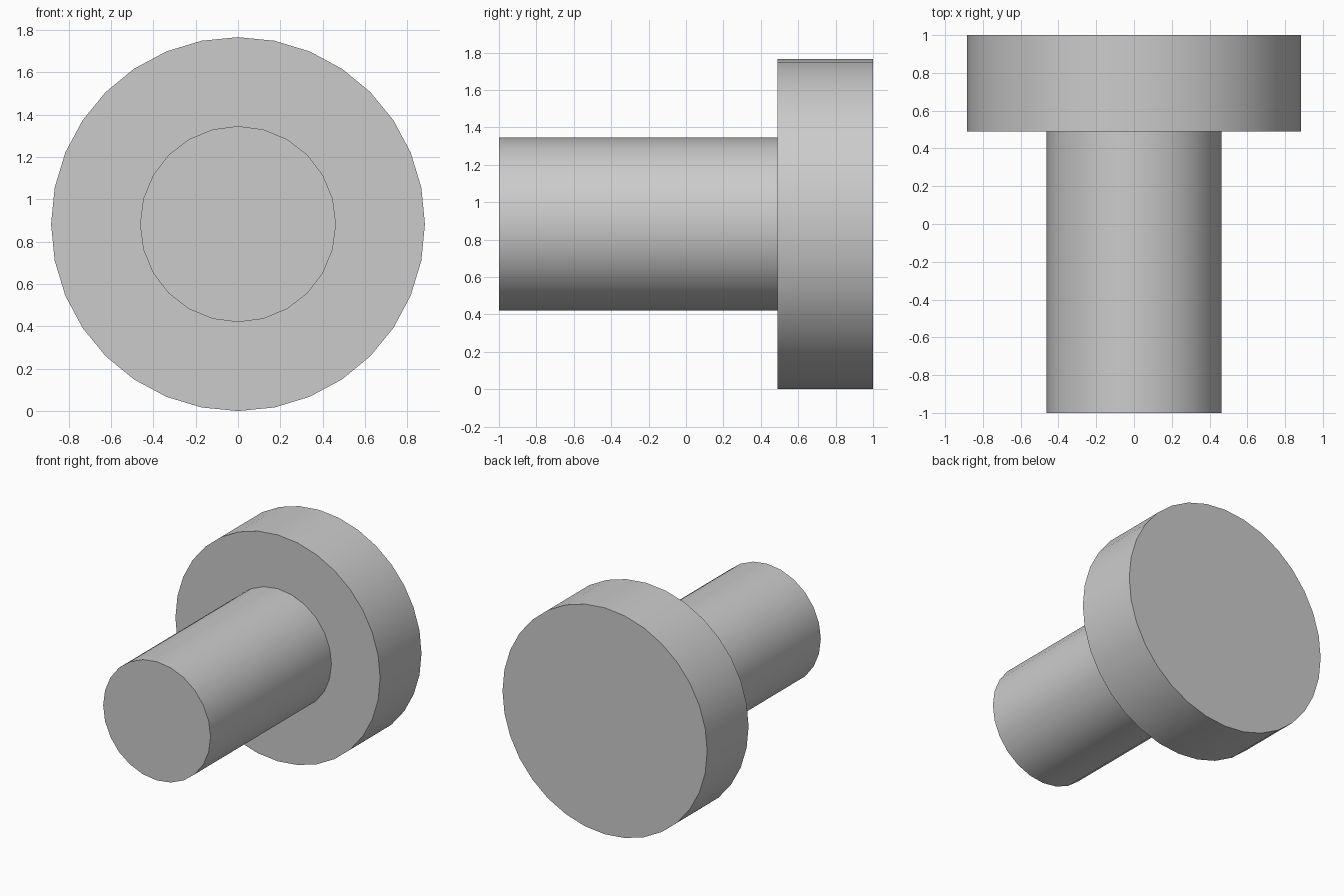
import bpy
import math

cube = bpy.data.objects.get("Cube")
if cube:
    bpy.data.objects.remove(cube, do_unlink=True)

# Plain grey material
GREY = (0.6, 0.6, 0.6, 1.0)
grey = bpy.data.materials.new("plain grey")
grey.use_nodes = True
grey.diffuse_color = GREY
grey.node_tree.nodes["Principled BSDF"].inputs["Base Color"].default_value = GREY

HEAD_RADIUS = 0.883
SHAFT_RADIUS = 0.463
SHOULDER_Y = 0.49


def cylinder_along_y(name, radius, sides, y_front, y_back):
    """Smooth-sided cylinder lying along y, centred on the head's axis."""
    bpy.ops.mesh.primitive_cylinder_add(
        vertices=sides, radius=radius, depth=y_back - y_front,
        location=(0, (y_front + y_back) / 2, HEAD_RADIUS),
        rotation=(math.pi / 2, 0, 0))
    part = bpy.context.object
    part.name = name
    part.data.name = name
    part.data.materials.append(grey)
    bpy.ops.object.shade_smooth_by_angle(angle=math.radians(30))
    return part


# Wide disc at the back, narrower shaft reaching forward
cylinder_along_y("head", HEAD_RADIUS, 32, SHOULDER_Y, 1.0)
cylinder_along_y("shaft", SHAFT_RADIUS, 24, -1.0, SHOULDER_Y)
